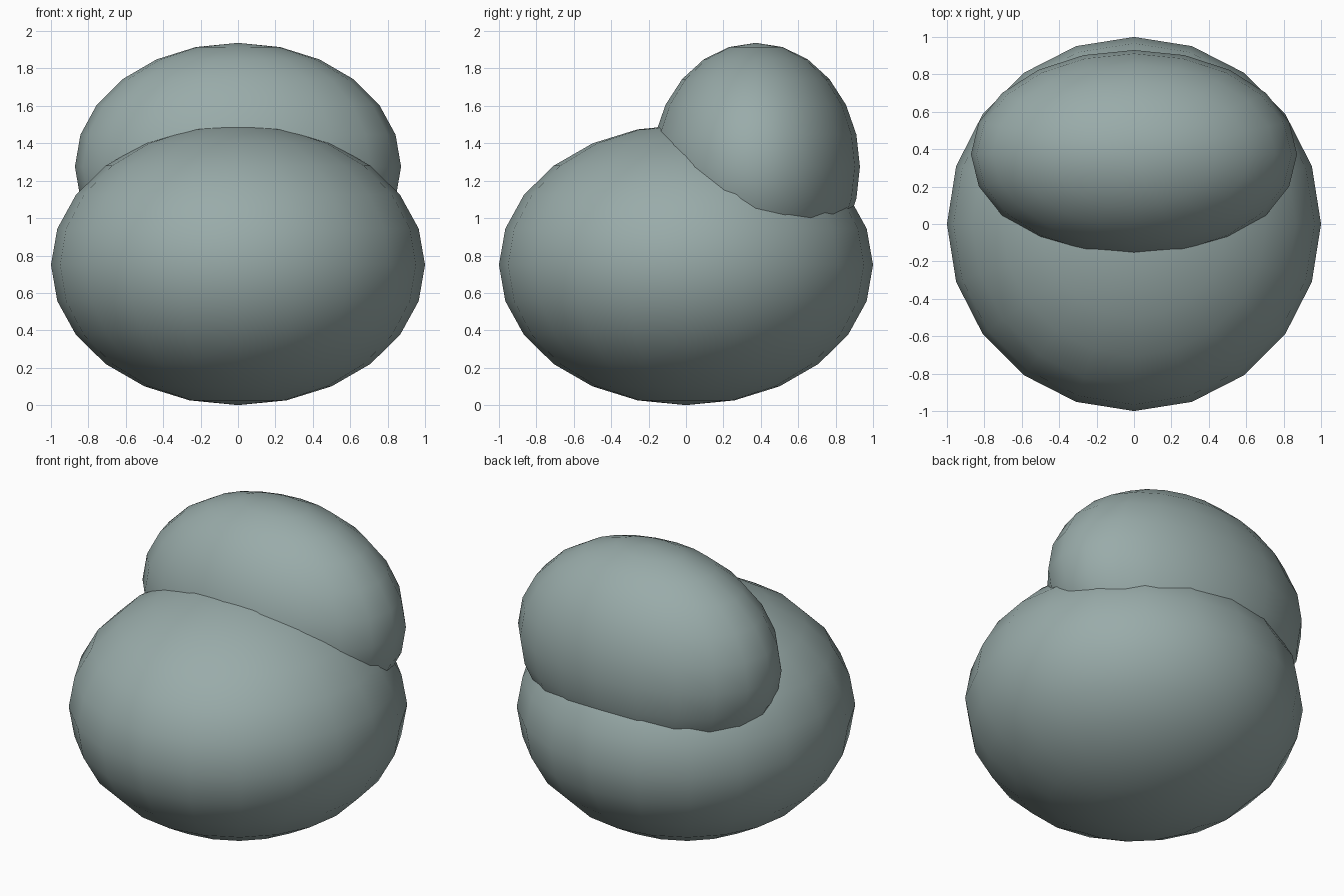
import bpy

# Remove the default cube
cube = bpy.data.objects.get("Cube")
if cube:
    bpy.data.objects.remove(cube, do_unlink=True)

# Grey-green stone colour
stone = bpy.data.materials.new("grey_green")
stone.use_nodes = True
colour = (0.32, 0.41, 0.40, 1.0)
stone.diffuse_color = colour
stone.node_tree.nodes["Principled BSDF"].inputs["Base Color"].default_value = colour


def add_ellipsoid(name, centre, radii):
    """Smooth, low-poly ellipsoid with its poles on the z axis."""
    bpy.ops.mesh.primitive_uv_sphere_add(segments=20, ring_count=12, radius=1, location=centre)
    obj = bpy.context.object
    obj.name = obj.data.name = name
    obj.scale = radii
    bpy.ops.object.transform_apply(location=False, rotation=False, scale=True)
    bpy.ops.object.shade_smooth()
    obj.data.materials.append(stone)
    return obj


# Wide rounded base and the smaller lobe resting on its back
add_ellipsoid("lower_lobe", (0, 0, 0.75), (1, 1, 0.75))
add_ellipsoid("upper_lobe", (0, 0.373, 1.275), (0.872, 0.557, 0.662))
